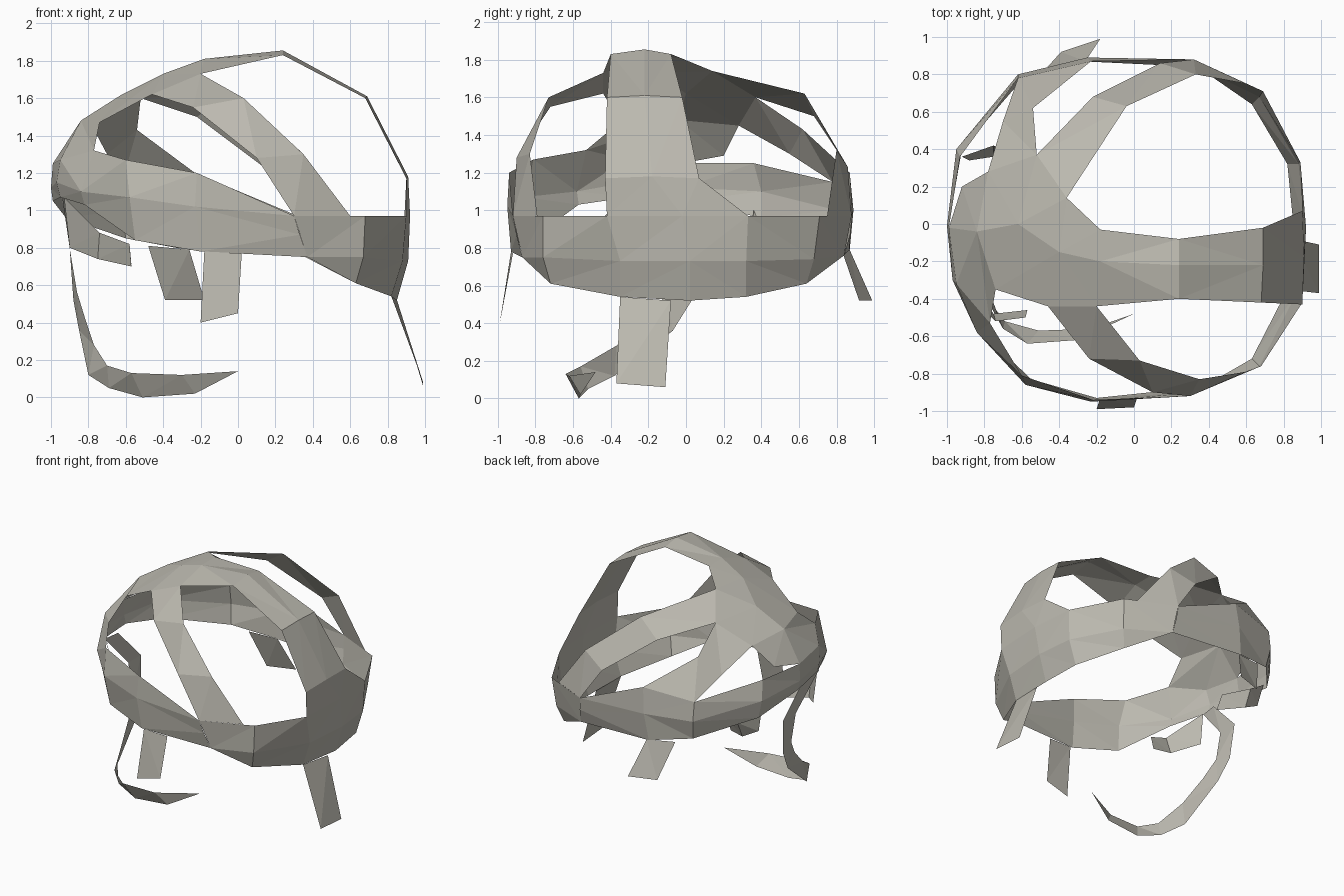
import bpy, bmesh
from mathutils import Vector

CENTRE = Vector((0, 0, 0.9))
cloth = bpy.data.materials.new("warm grey")
cloth.diffuse_color = (0.50, 0.485, 0.43, 1)


def band(name, *rails):
    """Flat-faced sheet strip lofted across rails that have equal point counts."""
    bm = bmesh.new()
    rows = [[bm.verts.new(p) for p in rail] for rail in rails]
    for r0, r1 in zip(rows, rows[1:]):
        for i in range(len(r0) - 1):
            bm.faces.new((r0[i], r0[i + 1], r1[i + 1], r1[i]))
    bmesh.ops.remove_doubles(bm, verts=bm.verts, dist=0.004)
    bmesh.ops.triangulate(bm, faces=bm.faces)
    bm.normal_update()
    # turn every face away from the hollow middle
    for f in bm.faces:
        if f.normal.dot(f.calc_center_median() - CENTRE) < 0:
            f.normal_flip()
    me = bpy.data.meshes.new(name)
    bm.to_mesh(me)
    bm.free()
    me.materials.append(cloth)
    ob = bpy.data.objects.new(name, me)
    bpy.context.collection.objects.link(ob)
    return ob


# shared corner points where straps meet
FRONT_TOP, FRONT_LOW = (.30, -.92, .97), (.37, -.87, .75)
BACK_TOP, BACK_LOW = (.32, .88, .97), (.34, .84, .76)
CROWN_F, CROWN_M, CROWN_B = (-.20, -.44, 1.73), (-.18, -.20, 1.81), (-.18, -.03, 1.81)
CAP_F, CAP_B, CAP_C = (-.46, -.44, 1.62), (-.36, .14, 1.74), (-.52, .37, 1.60)
CAP_D, SIDE_F, SIDE_M = (-.78, .28, 1.45), (-.77, -.53, 1.32), (-.95, -.32, 1.27)
SIDE_B, REAR_L, REAR_M = (-.99, -.02, 1.25), (-.62, .78, 1.15), (-.23, .87, 1.20)

# deep band round the right-hand side
band("right_band",
     [FRONT_TOP, (.68, -.76, .97), (.90, -.42, .97), (.92, -.02, .97),
      (.89, .33, .97), (.69, .71, .97), BACK_TOP],
     [FRONT_LOW, (.67, -.76, .75), (.88, -.35, .73), (.91, .02, .73),
      (.88, .32, .73), (.67, .68, .74), BACK_LOW],
     [FRONT_LOW, (.63, -.72, .61), (.82, -.35, .54), (.85, .02, .52),
      (.82, .32, .54), (.63, .64, .61), BACK_LOW])

# band round the front, left and back
band("left_band",
     [FRONT_TOP, (-.22, -.94, 1.20), (-.60, -.81, 1.27), SIDE_F, SIDE_M,
      SIDE_B, (-.93, .36, 1.25), REAR_L, REAR_M, BACK_TOP],
     [(.33, -.90, .87), (-.23, -.95, 1.02), (-.58, -.86, 1.07), (-.84, -.58, 1.10),
      (-.97, -.30, 1.15), (-1.0, -.01, 1.12), (-.95, .40, 1.10), (-.62, .80, 1.0),
      (-.25, .89, 1.0), (.33, .87, .87)],
     [FRONT_LOW, (-.20, -.93, .78), (-.55, -.83, .84), (-.82, -.57, 1.03),
      (-.95, -.30, 1.07), (-.99, 0, 1.05), (-.92, .40, .96), (-.60, .77, .85),
      (-.28, .87, .79), BACK_LOW])

# arch from the right side over the crown
band("crown_arch",
     [(.90, -.42, .97), (.90, -.43, 1.17), (.68, -.42, 1.60), (.24, -.40, 1.83), CROWN_F],
     [(.92, -.02, .97), (.91, -.18, 1.18), (.69, -.22, 1.61), (.24, -.22, 1.855), CROWN_M],
     [(.89, .33, .97), (.90, .07, 1.17), (.69, -.02, 1.60), (.24, -.08, 1.83), CROWN_B])

# wide cap on the left of the crown
band("left_cap",
     [CROWN_F, CAP_F, (-.74, -.35, 1.47), SIDE_F, SIDE_M],
     [CROWN_M, (-.40, -.15, 1.73), (-.62, 0, 1.62), (-.84, -.04, 1.48), SIDE_B],
     [CROWN_B, CAP_B, CAP_C, CAP_D, (-.92, .20, 1.29)])

# diagonal straps from the cap down to the band
band("front_strap",
     [CROWN_F, (.03, -.73, 1.60), (.35, -.83, 1.30), (.60, -.79, .97)],
     [CAP_F, (-.24, -.72, 1.55), (.10, -.90, 1.28), FRONT_TOP])
band("back_strap",
     [CAP_B, (-.04, .63, 1.62), (.33, .80, 1.32), (.60, .75, .97)],
     [CAP_C, (-.22, .68, 1.50), (.14, .86, 1.23), BACK_TOP])
band("back_left_strap",
     [CAP_C, (-.54, .62, 1.43), REAR_M],
     [CAP_D, (-.70, .55, 1.30), REAR_L])

# loose hanging tabs
band("front_tab", [(-.18, -.93, .78), (-.20, -.99, .40)], [(.02, -.92, .77), (0, -.98, .45)])
band("back_tab", [(-.48, .82, .81), (-.39, .92, .52)], [(-.26, .87, .79), (-.18, .99, .52)])
band("right_tab", [(.82, -.35, .54), (.99, -.37, .08)], [(.85, -.08, .52), (.99, -.11, .06)])
band("left_front_tab",
     [(-.93, -.33, 1.07), (-.74, -.52, .88), (-.58, -.50, .82)],
     [(-.90, -.32, .80), (-.75, -.48, .74), (-.57, -.46, .70)])
band("left_back_tab",
     [(-.92, .36, 1.0), (-.75, .42, .88), (-.58, .30, .82)],
     [(-.88, .34, .82), (-.75, .36, .75), (-.57, .25, .71)])

# long curling strap under the left side
band("curled_strap",
     [(-.92, -.20, 1.07), (-.90, .06, .80), (-.88, .03, .52), (-.85, -.07, .36),
      (-.80, -.38, .12), (-.69, -.52, .05), (-.51, -.57, 0), (-.23, -.56, .02), (0, -.48, .14)],
     [(-.94, -.34, 1.07), (-.90, -.10, .80), (-.86, -.10, .56), (-.82, -.20, .43),
      (-.77, -.37, .28), (-.70, -.56, .17), (-.57, -.64, .13), (-.30, -.62, .12), (0, -.48, .14)])
